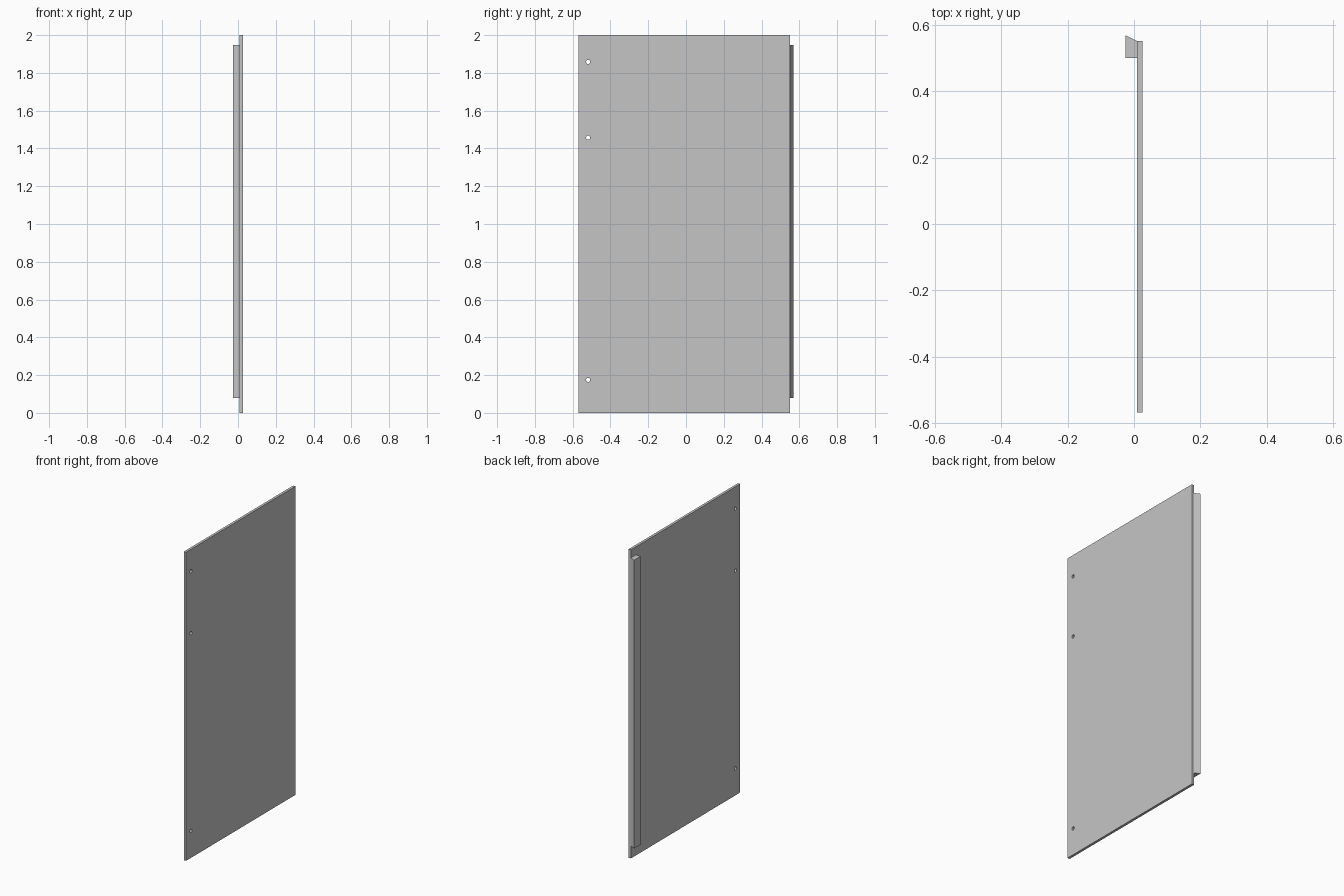
import bpy, bmesh, math

if "Cube" in bpy.data.objects:
    bpy.data.objects.remove(bpy.data.objects["Cube"])

grey = bpy.data.materials.new("light_grey")
grey.diffuse_color = (0.56, 0.56, 0.56, 1)
grey.use_nodes = True
grey.node_tree.nodes["Principled BSDF"].inputs["Base Color"].default_value = grey.diffuse_color


def extrude_profile(name, points, z0, z1):
    """Prism from an xy outline (counter-clockwise) between two heights."""
    bm = bmesh.new()
    face = bm.faces.new([bm.verts.new((x, y, z0)) for x, y in points])
    ext = bmesh.ops.extrude_face_region(bm, geom=[face])
    verts = [v for v in ext["geom"] if isinstance(v, bmesh.types.BMVert)]
    bmesh.ops.translate(bm, verts=verts, vec=(0, 0, z1 - z0))
    bmesh.ops.recalc_face_normals(bm, faces=bm.faces)
    mesh = bpy.data.meshes.new(name)
    bm.to_mesh(mesh)
    bm.free()
    mesh.materials.append(grey)
    obj = bpy.data.objects.new(name, mesh)
    bpy.context.collection.objects.link(obj)
    return obj


# Thin upright door panel
panel = extrude_profile(
    "door_panel",
    [(0.009, -0.568), (0.0255, -0.568), (0.0255, 0.551), (0.009, 0.551)], 0, 2)

# Bevelled grip strip along the inner edge
extrude_profile(
    "grip_strip",
    [(-0.0255, 0.50), (0.009, 0.50), (0.009, 0.551), (-0.0255, 0.568)], 0.08, 1.948)

# Screw holes drilled through the panel
for z in (0.175, 1.457, 1.858):
    bpy.ops.mesh.primitive_cylinder_add(
        vertices=24, radius=0.011, depth=0.1,
        location=(0.017, -0.518, z), rotation=(0, math.pi / 2, 0))
    cutter = bpy.context.object
    cutter.name = "hole_cutter"
    cutter.data.materials.append(grey)
    cutter.hide_render = True
    mod = panel.modifiers.new("hole", "BOOLEAN")
    mod.operation = "DIFFERENCE"
    mod.solver = "EXACT"
    mod.object = cutter
    bpy.context.view_layer.objects.active = panel
    bpy.ops.object.modifier_apply(modifier=mod.name)
    bpy.data.objects.remove(cutter)
